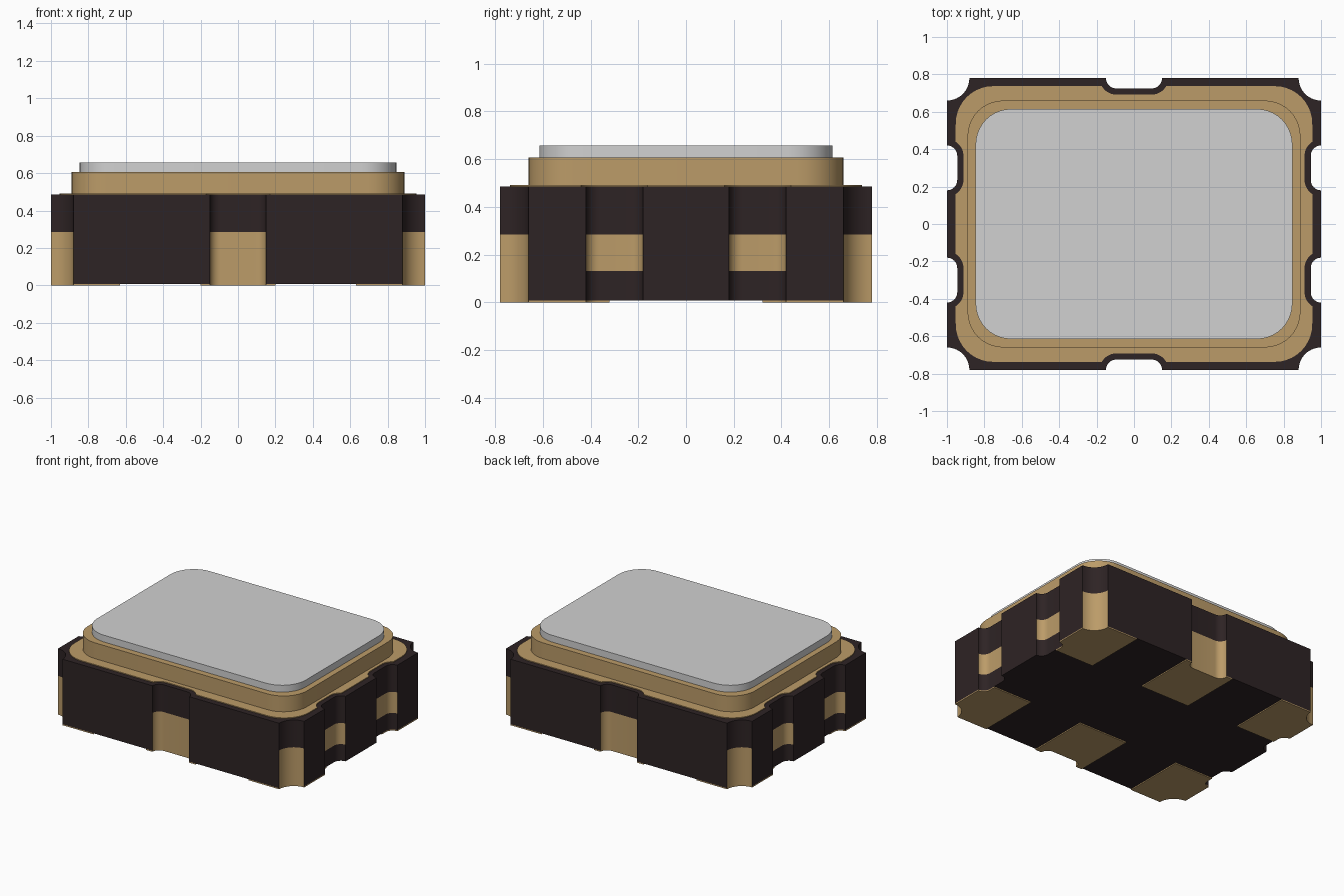
import bpy, bmesh, math

if "Cube" in bpy.data.objects:
    bpy.data.objects.remove(bpy.data.objects["Cube"])


def material(name, rgb):
    m = bpy.data.materials.new(name)
    m.diffuse_color = (*rgb, 1)
    m.use_nodes = True
    m.node_tree.nodes["Principled BSDF"].inputs["Base Color"].default_value = m.diffuse_color
    return m


BLACK = material("dark ceramic", (0.027, 0.017, 0.018))
GOLD = material("gold plating", (0.50, 0.33, 0.14))
SILVER = material("silver lid", (0.64, 0.64, 0.64))


def outline(arcs, steps=10):
    """Quarter outline from arcs (cx, cy, radius, start, end), mirrored to all four quadrants."""
    q = []
    for cx, cy, r, a, b in arcs:
        for i in range(steps + 1):
            t = math.radians(a + (b - a) * i / steps)
            q.append((cx + r * math.cos(t), cy + r * math.sin(t)))
    return (q + [(-x, y) for x, y in reversed(q)]
            + [(-x, -y) for x, y in q] + [(x, -y) for x, y in reversed(q)])


def rounded_rect(hx, hy, r):
    return outline([(hx - r, hy - r, r, 0, 90)])


def prism(points, levels):
    """Stack the outline at each z level and cap both ends."""
    bm = bmesh.new()
    rings = [[bm.verts.new((x, y, z)) for x, y in points] for z in levels]
    n = len(points)
    for low, high in zip(rings, rings[1:]):
        for i in range(n):
            j = (i + 1) % n
            bm.faces.new((low[i], low[j], high[j], high[i]))
    bm.faces.new(rings[0][::-1])
    bm.faces.new(rings[-1])
    return bm


def finish(bm, name, mats):
    bmesh.ops.recalc_face_normals(bm, faces=bm.faces)
    me = bpy.data.meshes.new(name)
    bm.to_mesh(me)
    bm.free()
    ob = bpy.data.objects.new(name, me)
    bpy.context.collection.objects.link(ob)
    for m in mats:
        me.materials.append(m)
    bpy.ops.object.select_all(action='DESELECT')
    ob.select_set(True)
    bpy.context.view_layer.objects.active = ob
    bpy.ops.object.shade_smooth_by_angle(angle=math.radians(30))
    return ob


def clip(bm, co, no):
    """Cut away everything on the side the normal points to and close the cut."""
    cut = bmesh.ops.bisect_plane(bm, geom=bm.verts[:] + bm.edges[:] + bm.faces[:],
                                 plane_co=co, plane_no=no, clear_outer=True)
    edges = [e for e in cut['geom_cut'] if isinstance(e, bmesh.types.BMEdge)]
    bmesh.ops.holes_fill(bm, edges=edges)


PAD = 0.008     # pad thickness under the body
TOP = 0.485     # top of the ceramic body

# Ceramic body with notched sides and corners
body_outline = outline([
    (1, 0.235, 0.055, 270, 180), (1, 0.365, 0.055, 180, 90),    # side notch
    (1, 0.78, 0.12, 270, 180),                                  # corner notch
    (0.095, 0.78, 0.055, 0, -90)])                              # front/back notch
body = prism(body_outline, [PAD, 0.13, 0.285, TOP])
for f in body.faces:
    c = f.calc_center_median()
    in_notch = abs(f.normal.z) < 0.5 and abs(c.x) < 0.9995 and abs(c.y) < 0.7795
    side_notch = abs(c.x) > 0.9 and abs(c.y) < 0.5
    if in_notch and (0.13 if side_notch else 0) < c.z < 0.285:
        f.material_index = 1    # plated notch walls
body.normal_update()
for f in body.faces:
    if abs(f.normal.z) > 0.5:
        f.material_index = 0
finish(body, "ceramic_body", [BLACK, GOLD])

# Six contact pads underneath, cut out of the body outline
for sy, row in ((-1, "front"), (1, "back")):
    for x0, x1, col in ((-2, -0.63, "left"), (-0.2, 0.2, "middle"), (0.63, 2, "right")):
        pad = prism(body_outline, [0, PAD])
        clip(pad, (0, sy * 0.32, 0), (0, -sy, 0))
        if x0 > -1:
            clip(pad, (x0, 0, 0), (-1, 0, 0))
        if x1 < 1:
            clip(pad, (x1, 0, 0), (1, 0, 0))
        finish(pad, f"{row}_{col}_pad", [GOLD])

# Thin gold layer on top of the body, stepped back around the notches
layer_outline = outline([
    (1, 0.235, 0.088, 238, 180), (1, 0.365, 0.088, 180, 122),
    (0.753, 0.537, 0.20, 0, 90),
    (0.095, 0.78, 0.088, -29, -90)])
finish(prism(layer_outline, [TOP, TOP + 0.006]), "top_gold_layer", [GOLD])

# Seal ring and lid
finish(prism(rounded_rect(0.89, 0.66, 0.19), [TOP, 0.607]), "seal_ring", [GOLD])
finish(prism(rounded_rect(0.847, 0.615, 0.19), [0.607, 0.657]), "lid", [SILVER])
